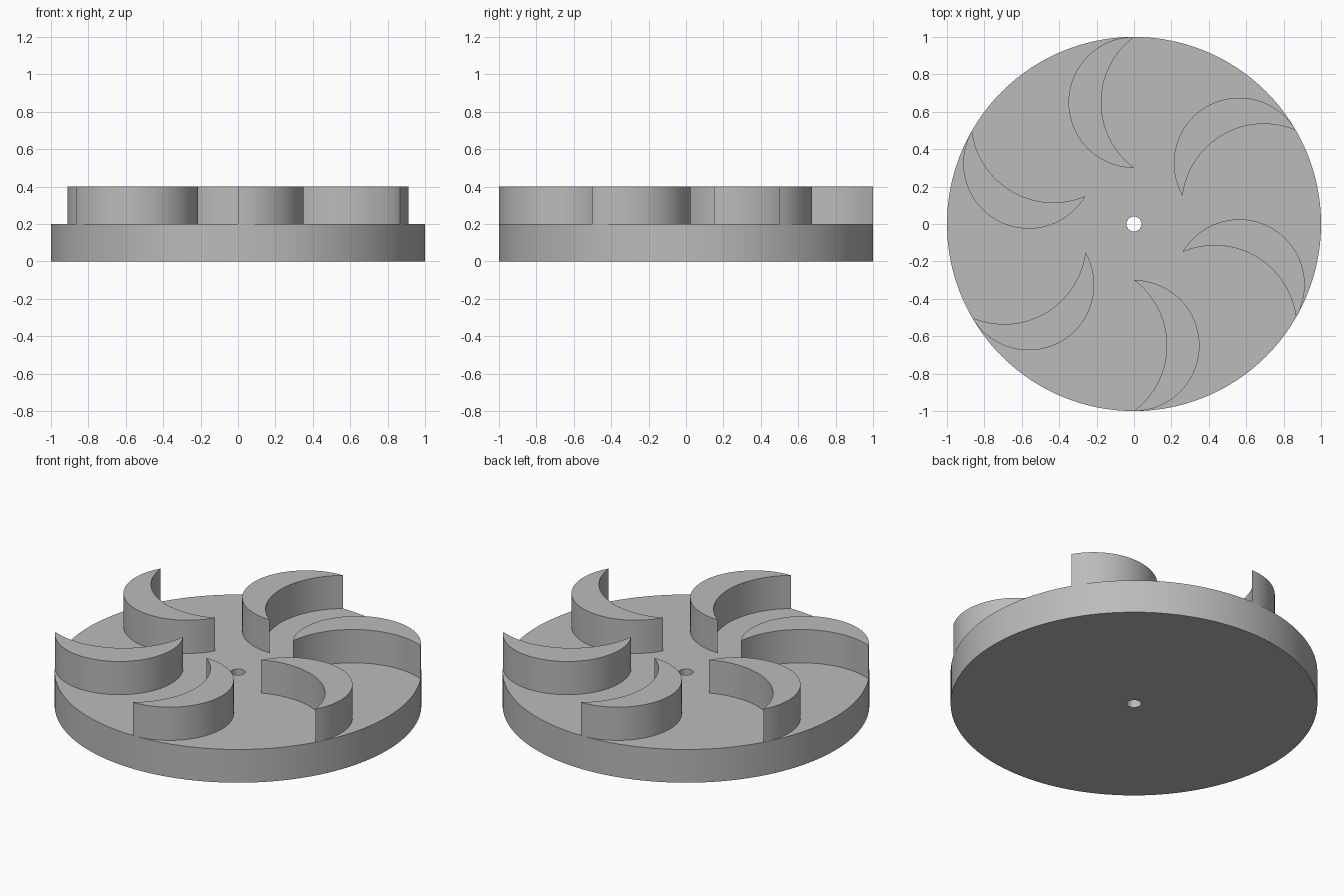
import bpy
import bmesh
from math import sin, cos, pi, asin, radians
from mathutils import Matrix

cube = bpy.data.objects.get("Cube")
if cube:
    bpy.data.objects.remove(cube, do_unlink=True)

grey = bpy.data.materials.new("plain_grey")
grey.use_nodes = True
colour = (0.5, 0.5, 0.5, 1)
grey.diffuse_color = colour
grey.node_tree.nodes["Principled BSDF"].inputs["Base Color"].default_value = colour


def arc(cx, cy, radius, start, end, steps):
    """Points along a circular arc, both ends included."""
    angles = [start + (end - start) * i / steps for i in range(steps + 1)]
    return [(cx + radius * cos(a), cy + radius * sin(a)) for a in angles]


def solid_between(name, path_a, path_b, bottom, top, turn=0):
    """Upright solid filling the strip between two matching paths."""
    bm = bmesh.new()
    rails = [[bm.verts.new((x, y, z)) for x, y in path]
             for path, z in ((path_a, bottom), (path_b, bottom), (path_b, top), (path_a, top))]
    for r in range(4):
        p, q = rails[r], rails[(r + 1) % 4]
        for i in range(len(p) - 1):
            bm.faces.new((p[i], p[i + 1], q[i + 1], q[i]))
    # Weld closed loops and pointed tips
    bmesh.ops.remove_doubles(bm, verts=bm.verts, dist=1e-5)
    bmesh.ops.recalc_face_normals(bm, faces=bm.faces)
    bm.transform(Matrix.Rotation(turn, 4, "Z"))
    mesh = bpy.data.meshes.new(name)
    bm.to_mesh(mesh)
    bm.free()
    mesh.materials.append(grey)
    obj = bpy.data.objects.new(name, mesh)
    bpy.context.collection.objects.link(obj)
    bpy.ops.object.select_all(action="DESELECT")
    obj.select_set(True)
    bpy.context.view_layer.objects.active = obj
    bpy.ops.object.shade_smooth_by_angle(angle=radians(30))
    return obj


# Base disc with a central shaft hole
thickness = 0.2
solid_between("base_disc", arc(0, 0, 1, 0, 2 * pi, 128),
              arc(0, 0, 0.04, 0, 2 * pi, 128), 0, thickness)

# Crescent vanes: a half circle outside, a shallower arc inside
middle, half = 0.65, 0.35
sagitta = half / 2
inner_radius = (half ** 2 + sagitta ** 2) / (2 * sagitta)
spread = asin(half / inner_radius)
convex = arc(0, middle, half, pi / 2, 3 * pi / 2, 40)
concave = arc(inner_radius - sagitta, middle, inner_radius, pi - spread, pi + spread, 40)
for i in range(6):
    solid_between(f"vane_{i + 1}", convex, concave, thickness, 2 * thickness, i * pi / 3)
